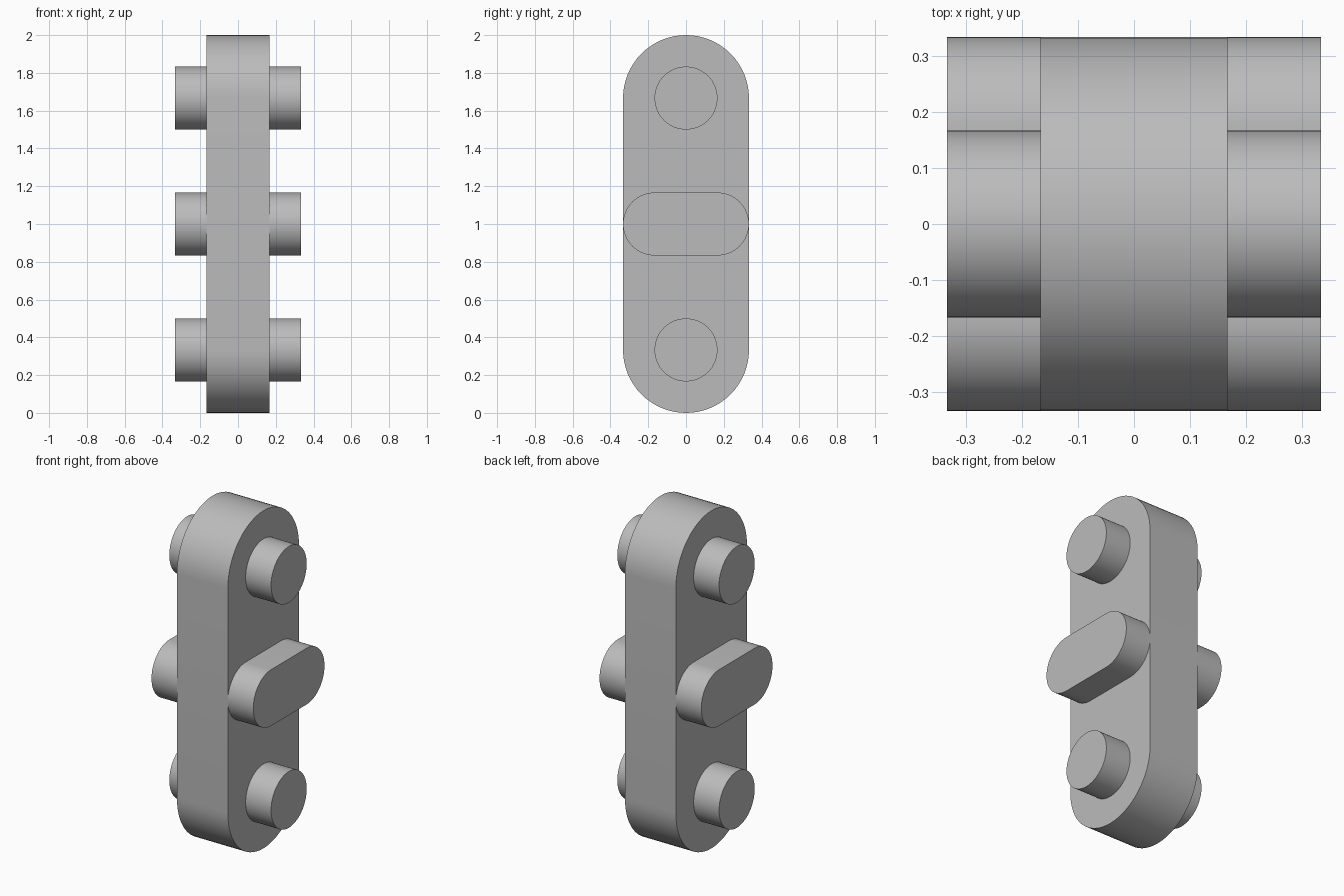
import bpy
import bmesh
from math import cos, sin, pi

cube = bpy.data.objects.get("Cube")
if cube:
    bpy.data.objects.remove(cube, do_unlink=True)

U = 1 / 3          # base unit: plate half-depth and peg diameter
ARC_STEPS = 32     # segments per half circle

grey = bpy.data.materials.new("plain grey")
grey.use_nodes = True
colour = (0.5, 0.5, 0.5, 1)
grey.diffuse_color = colour
grey.node_tree.nodes["Principled BSDF"].inputs["Base Color"].default_value = colour


def stadium(radius, half_y=0, half_z=0):
    """Outline in the y-z plane: two half circles, pulled apart along y or z."""
    start = 0 if half_z else -pi / 2
    points = []
    for turn, side in ((0, 1), (pi, -1)):
        for i in range(ARC_STEPS + 1):
            if i == ARC_STEPS and not (half_y or half_z):
                continue  # a full circle shares its end points
            a = start + turn + pi * i / ARC_STEPS
            points.append((side * half_y + radius * cos(a),
                           side * half_z + radius * sin(a)))
    return points


def extrude_part(name, outline, x0, x1, z):
    """Solid made by extruding an outline along x, centred at height z."""
    bm = bmesh.new()
    base = bm.faces.new([bm.verts.new((x0, y, h)) for y, h in outline])
    result = bmesh.ops.extrude_face_region(bm, geom=[base], use_keep_orig=True)
    moved = [v for v in result["geom"] if isinstance(v, bmesh.types.BMVert)]
    bmesh.ops.translate(bm, verts=moved, vec=(x1 - x0, 0, 0))
    bmesh.ops.recalc_face_normals(bm, faces=bm.faces)
    mesh = bpy.data.meshes.new(name)
    bm.to_mesh(mesh)
    bm.free()
    mesh.materials.append(grey)
    obj = bpy.data.objects.new(name, mesh)
    obj.location.z = z
    bpy.context.collection.objects.link(obj)
    bpy.ops.object.select_all(action="DESELECT")
    obj.select_set(True)
    bpy.context.view_layer.objects.active = obj
    bpy.ops.object.shade_smooth_by_angle(angle=pi / 6)
    return obj


# Upright plate with rounded ends
extrude_part("plate", stadium(U, half_z=2 * U), -U / 2, U / 2, 1)

# Round pegs and the oblong middle peg on both sides
for side, sign in (("left", 1), ("right", -1)):
    x0, x1 = sign * U / 2, sign * U
    extrude_part(f"{side}_upper_peg", stadium(U / 2), x0, x1, 5 * U)
    extrude_part(f"{side}_lower_peg", stadium(U / 2), x0, x1, U)
    extrude_part(f"{side}_middle_peg", stadium(U / 2, half_y=U / 2), x0, x1, 1)
